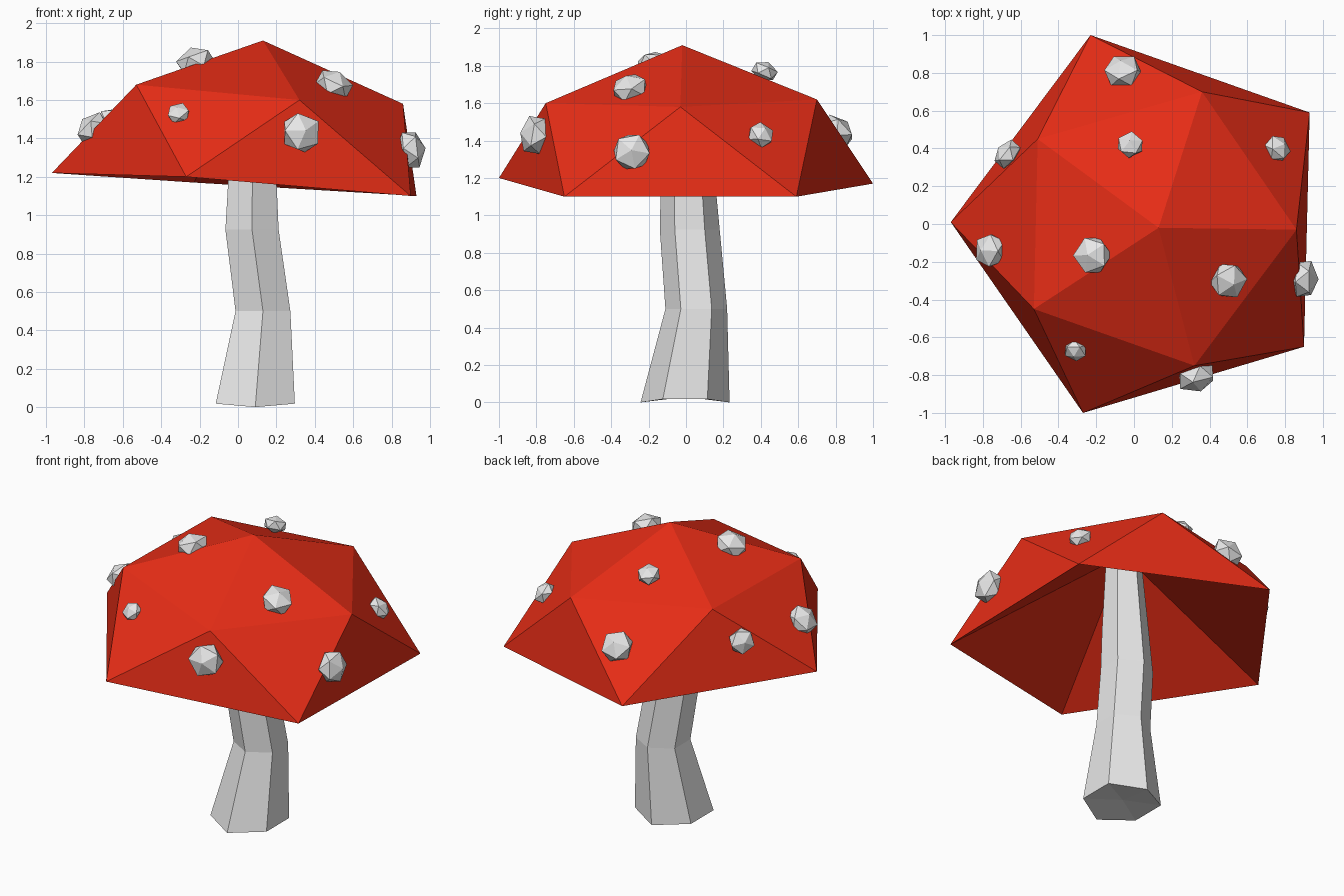
import bpy, bmesh, math
from mathutils import Vector, Matrix
from mathutils.bvhtree import BVHTree

if "Cube" in bpy.data.objects:
    bpy.data.objects.remove(bpy.data.objects["Cube"], do_unlink=True)


def make_material(name, rgb):
    mat = bpy.data.materials.new(name)
    mat.use_nodes = True
    mat.diffuse_color = (*rgb, 1)
    mat.node_tree.nodes["Principled BSDF"].inputs["Base Color"].default_value = (*rgb, 1)
    return mat


def finish(bm, name, mat):
    bmesh.ops.recalc_face_normals(bm, faces=bm.faces)
    mesh = bpy.data.meshes.new(name)
    bm.to_mesh(mesh)
    mesh.materials.append(mat)
    obj = bpy.data.objects.new(name, mesh)
    bpy.context.collection.objects.link(obj)
    return obj


red = make_material("cap red", (0.8, 0.026, 0.008))
grey = make_material("pale grey", (0.8, 0.8, 0.8))

# Cap: faceted dome of two staggered rings with a hollow underside
upper = [(-0.51, 0.45, 1.68), (-0.53, -0.45, 1.68), (0.32, -0.75, 1.60),
         (0.86, -0.03, 1.58), (0.36, 0.70, 1.62)]
lower = [(-0.97, 0.01, 1.22), (-0.27, -1.0, 1.20), (0.90, -0.65, 1.10),
         (0.93, 0.59, 1.10), (-0.23, 1.0, 1.17)]
bm = bmesh.new()
peak = bm.verts.new((0.13, -0.02, 1.91))
hollow = bm.verts.new((0.08, 0, 1.74))
up = [bm.verts.new(p) for p in upper]
low = [bm.verts.new(p) for p in lower]
for i in range(5):
    j = (i + 1) % 5
    bm.faces.new((peak, up[i], up[j]))
    bm.faces.new((up[i], low[i], up[j]))
    bm.faces.new((up[j], low[i], low[j]))
    bm.faces.new((hollow, low[j], low[i]))
cap = finish(bm, "cap", red)
bm.normal_update()
surface = BVHTree.FromBMesh(bm)
bm.free()

# Stem: bent six-sided column, each ring is (x, y, z, radius)
rings = [(0.09, -0.005, 0.018, 0.238), (0.13, 0.055, 0.50, 0.165),
         (0.073, 0.02, 0.925, 0.16), (0.075, 0.01, 1.2, 0.144),
         (0.08, 0, 1.68, 0.11)]
bm = bmesh.new()
loops = []
for n, (x, y, z, r) in enumerate(rings):
    loop = []
    for k in range(6):
        a = math.radians(60 * k - 90)
        dip = -0.018 if n == 0 and k % 3 == 0 else 0
        loop.append(bm.verts.new((x + r * math.cos(a), y + r * math.sin(a), z + dip)))
    loops.append(loop)
for a, b in zip(loops, loops[1:]):
    for k in range(6):
        m = (k + 1) % 6
        bm.faces.new((a[k], a[m], b[m], b[k]))
bm.faces.new(loops[-1])
base = bm.verts.new((0.09, 0, 0.03))
for k in range(6):
    bm.faces.new((base, loops[0][(k + 1) % 6], loops[0][k]))
finish(bm, "stem", grey)
bm.free()

# Spots: flattened pebbles lying along the cap surface, (x, y, z, radius)
spots = [(-0.06, 0.81, 1.45, 0.105), (-0.02, 0.42, 1.77, 0.075),
         (0.76, 0.40, 1.43, 0.078), (-0.67, 0.37, 1.48, 0.085),
         (-0.76, -0.14, 1.45, 0.10), (-0.22, -0.165, 1.80, 0.108),
         (0.50, -0.30, 1.68, 0.105), (0.90, -0.29, 1.34, 0.108),
         (0.33, -0.81, 1.43, 0.112), (-0.31, -0.67, 1.53, 0.065)]
for n, (x, y, z, r) in enumerate(spots):
    centre = Vector((x, y, z))
    normal = surface.find_nearest(centre)[1]
    bm = bmesh.new()
    bmesh.ops.create_icosphere(bm, subdivisions=1, radius=r)
    turn = normal.to_track_quat('Z', 'Y').to_matrix().to_4x4()
    bm.transform(Matrix.Translation(centre) @ turn
                 @ Matrix.Diagonal((1, 1, 0.72, 1)) @ Matrix.Rotation(n * 0.7, 4, 'Z'))
    finish(bm, f"spot_{n + 1}", grey)
    bm.free()
